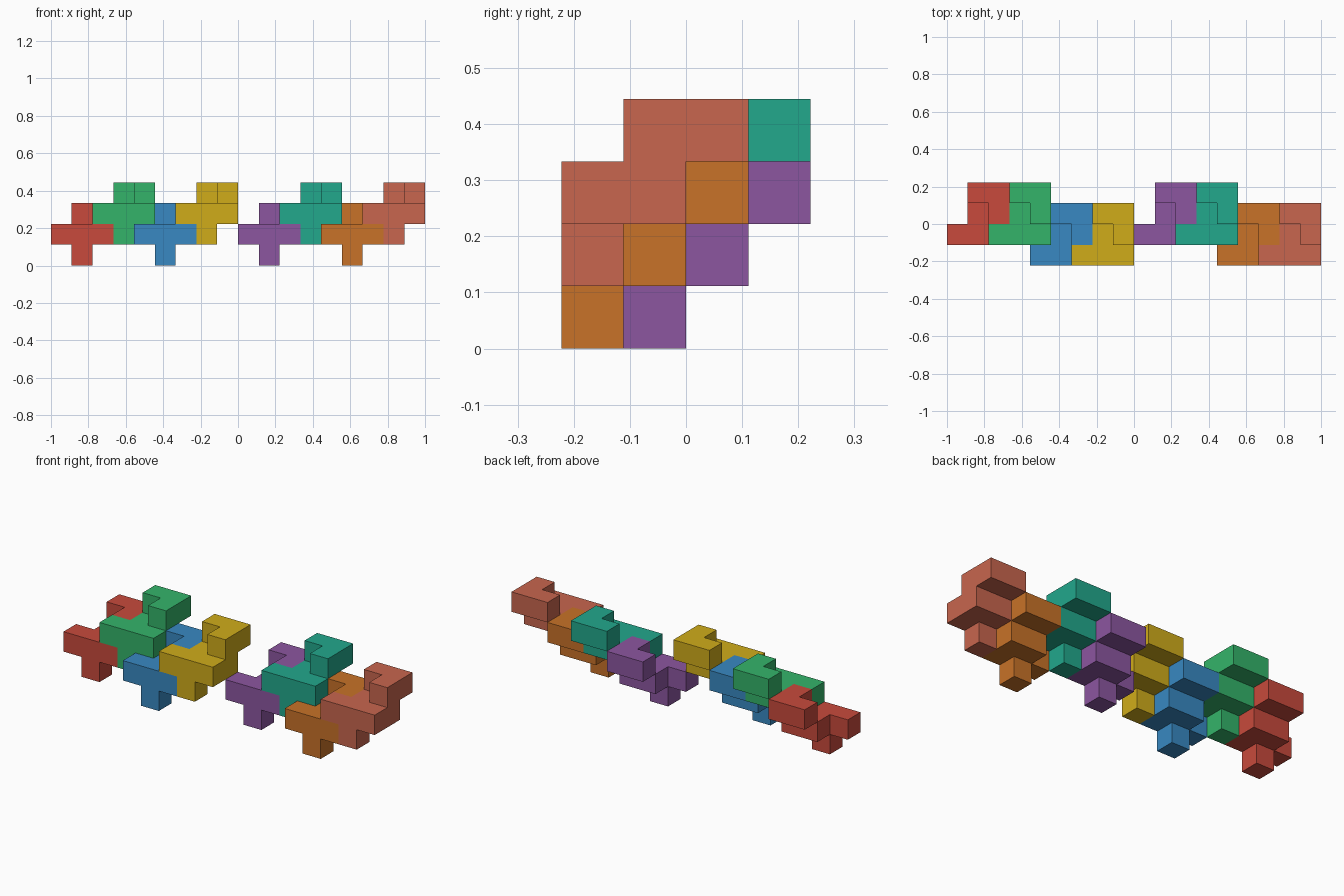
import bpy, bmesh
from mathutils import Vector

if "Cube" in bpy.data.objects:
    bpy.data.objects.remove(bpy.data.objects["Cube"])

U = 1 / 9  # edge of one cube cell

# Cube cells of the repeated interlocking block
CELLS = {(0, 0, 1), (1, 0, 1), (2, 0, 1), (1, 0, 0),   # front bar and leg
         (1, 1, 1), (2, 1, 1),                         # middle link
         (2, 1, 2), (2, 2, 2), (1, 2, 2)}              # raised hook


def block_mesh():
    """Outer skin of the joined cells, with coplanar faces merged."""
    bm = bmesh.new()
    for cell in sorted(CELLS):
        centre = Vector(cell) + Vector((0.5, 0.5, 0.5))
        for axis in range(3):
            for sign in (-1, 1):
                n = Vector((0, 0, 0))
                n[axis] = sign
                if tuple(int(c + d) for c, d in zip(cell, n)) in CELLS:
                    continue
                a = Vector((0, 0, 0))
                a[(axis + 1) % 3] = 0.5
                b = n.cross(a)
                mid = centre + n / 2
                corners = (mid - a - b, mid + a - b, mid + a + b, mid - a + b)
                bm.faces.new([bm.verts.new(p * U) for p in corners])
    bmesh.ops.remove_doubles(bm, verts=bm.verts, dist=1e-4)
    bmesh.ops.dissolve_limit(bm, angle_limit=0.01, verts=bm.verts, edges=bm.edges)
    mesh = bpy.data.meshes.new("block")
    bm.to_mesh(mesh)
    bm.free()
    return mesh


def linear(c):
    c /= 255
    return c / 12.92 if c <= 0.04045 else ((c + 0.055) / 1.055) ** 2.4


# Colour and cell offset of each block in the chain
BLOCKS = [
    ("red", (200, 74, 60), (0, 1, 0)),
    ("green", (52, 180, 106), (2, 1, 1)),
    ("blue", (56, 137, 194), (4, 0, 0)),
    ("yellow", (208, 172, 26), (6, 0, 1)),
    ("purple", (140, 86, 160), (9, 1, 0)),
    ("teal", (34, 168, 140), (11, 1, 1)),
    ("orange", (200, 114, 40), (13, 0, 0)),
    ("salmon", (200, 102, 78), (15, 0, 1)),
]

base = block_mesh()
for name, rgb, offset in BLOCKS:
    mat = bpy.data.materials.new(name)
    mat.diffuse_color = (*[linear(c) for c in rgb], 1)
    mat.use_nodes = True
    mat.node_tree.nodes["Principled BSDF"].inputs["Base Color"].default_value = mat.diffuse_color
    mesh = base.copy()
    mesh.materials.append(mat)
    obj = bpy.data.objects.new(name + "_block", mesh)
    obj.location = Vector(offset) * U - Vector((9, 2, 0)) * U
    bpy.context.collection.objects.link(obj)
bpy.data.meshes.remove(base)
